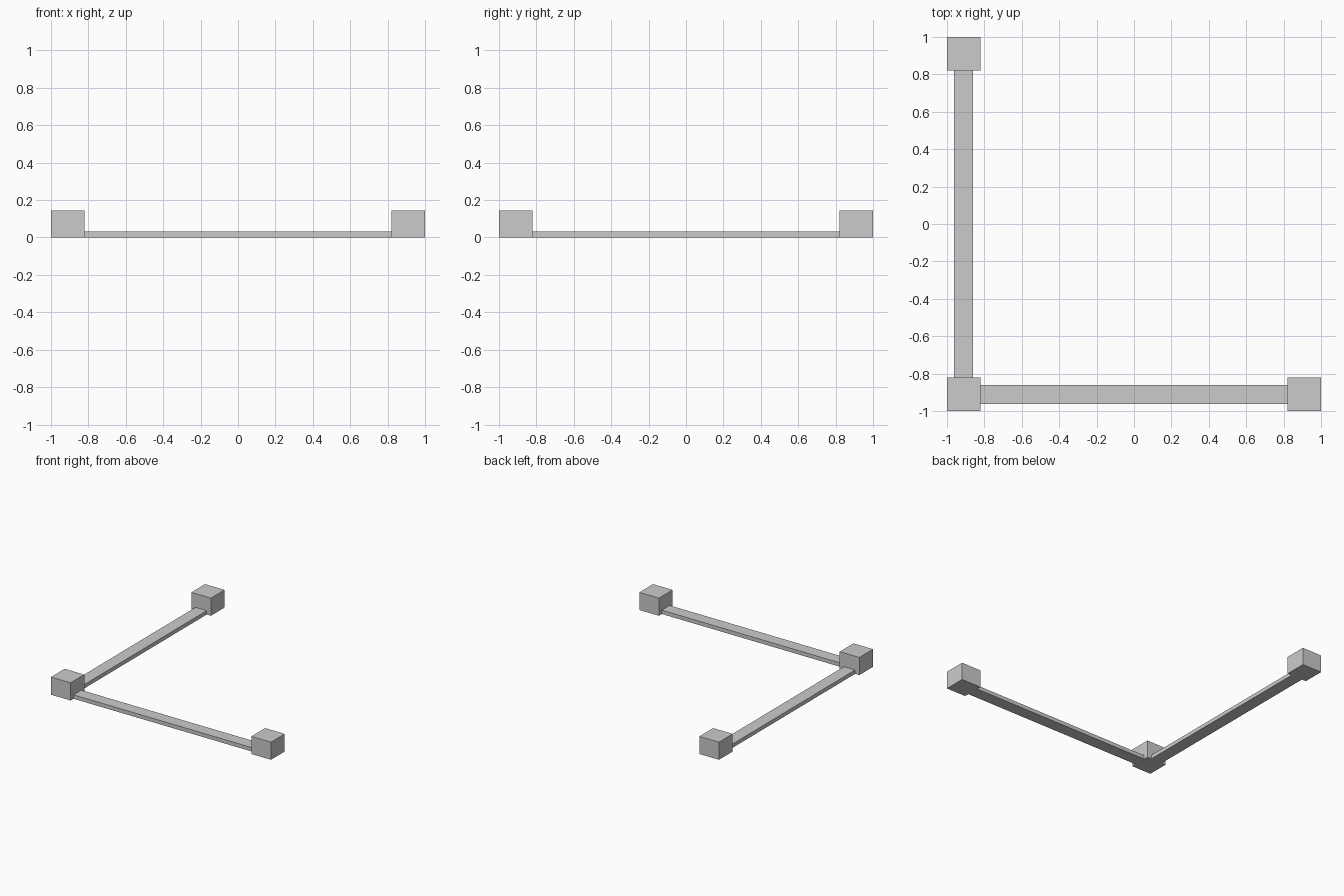
import bpy

# Remove the default cube
old = bpy.data.objects.get("Cube")
if old:
    bpy.data.objects.remove(old, do_unlink=True)

POST, POST_H = 0.178, 0.145
RAIL_W, RAIL_H = 0.102, 0.032
C = 1 - POST / 2            # post centre distance from the origin
SPAN = 2 - 2 * POST         # clear gap between two posts

# Single grey finish
grey = bpy.data.materials.new("plain_grey")
colour = (0.6, 0.6, 0.6, 1)
grey.diffuse_color = colour
grey.use_nodes = True
bsdf = next(n for n in grey.node_tree.nodes if n.type == "BSDF_PRINCIPLED")
bsdf.inputs["Base Color"].default_value = colour


def box(name, x, y, size):
    """Add a box standing on the ground."""
    bpy.ops.mesh.primitive_cube_add(size=1, location=(x, y, size[2] / 2))
    obj = bpy.context.object
    obj.name = name
    obj.scale = size
    bpy.ops.object.transform_apply(location=False, rotation=False, scale=True)
    obj.data.materials.append(grey)
    return obj


# Square posts at the corner and at both ends
for name, x, y in (("corner_post", -C, -C),
                   ("left_end_post", C, -C),
                   ("back_end_post", -C, C)):
    box(name, x, y, (POST, POST, POST_H))

# Low flat rails joining the posts
box("front_rail", 0, -C, (SPAN, RAIL_W, RAIL_H))
box("side_rail", -C, 0, (RAIL_W, SPAN, RAIL_H))
